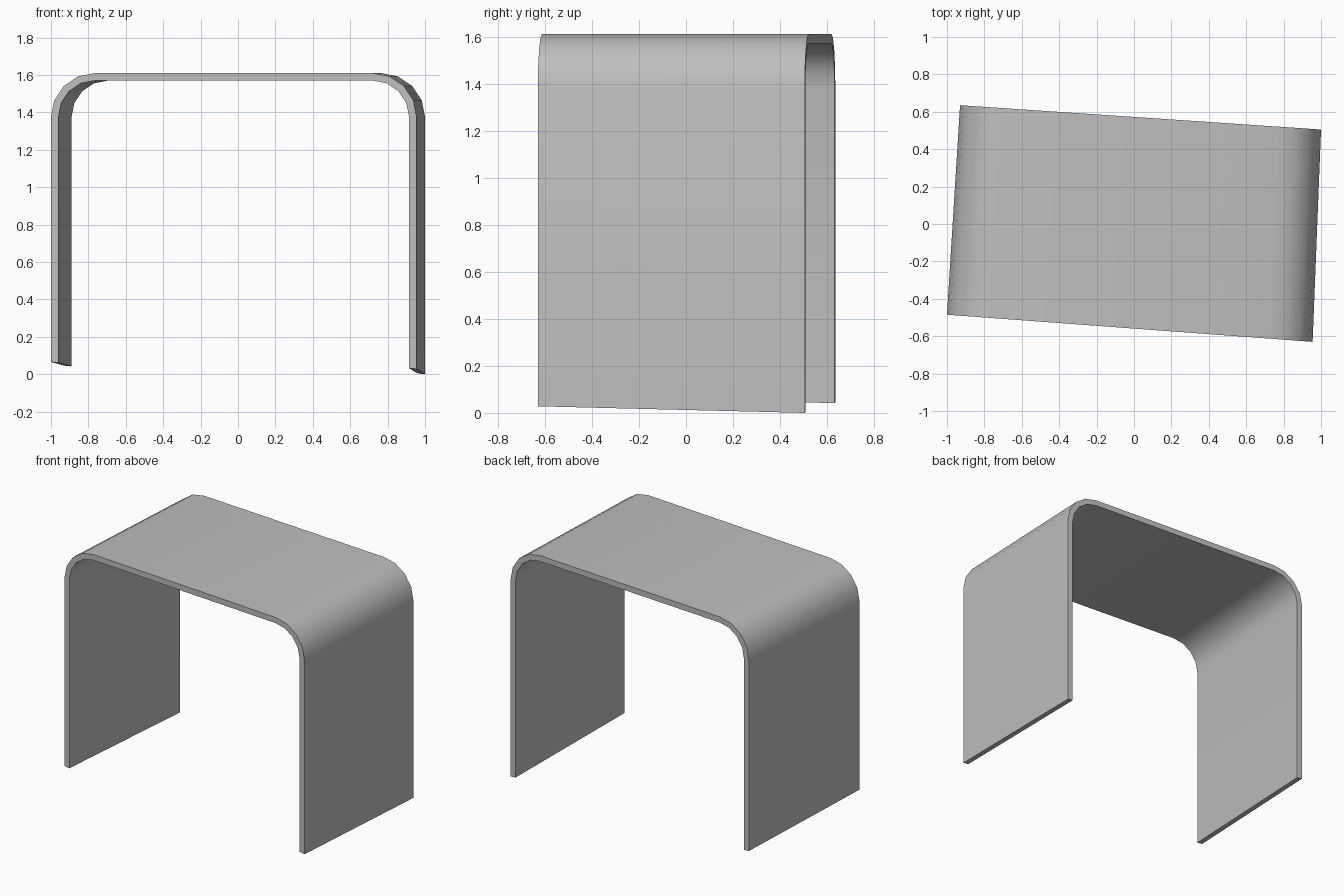
import bpy
import bmesh
from math import pi, sin, cos, radians
from mathutils import Vector

cube = bpy.data.objects.get("Cube")
if cube:
    bpy.data.objects.remove(cube, do_unlink=True)

HEIGHT, THICK, RADIUS, SEGMENTS = 1.61, 0.04, 0.235, 4

grey = bpy.data.materials.new("light_grey")
grey.use_nodes = True
colour = (0.52, 0.52, 0.52, 1)
grey.diffuse_color = colour
grey.node_tree.nodes["Principled BSDF"].inputs["Base Color"].default_value = colour


def arch_line(left, right, inset):
    """Arch outline from the left foot over the top to the right foot."""
    a, b = Vector((*left[:2], 0)), Vector((*right[:2], 0))
    along = (b - a).normalized()
    r, spring = RADIUS - inset, HEIGHT - RADIUS
    points = []
    for foot, direction in ((left, along), (right, -along)):
        base = Vector((*foot[:2], 0))
        drop = inset * 0.1 if foot is left else -inset * 0.1
        side = [base + direction * inset + Vector((0, 0, foot[2] - drop))]
        for i in range(SEGMENTS + 1):
            t = pi / 2 * i / SEGMENTS
            side.append(base + direction * (RADIUS - r * cos(t))
                        + Vector((0, 0, spring + r * sin(t))))
        points += side if foot is left else side[::-1]
    return points


# Foot corners: the slightly skewed plan and sloping trim of the legs
front = ((-1.0, -0.485, 0.065), (0.955, -0.63, 0.028))
back = ((-0.93, 0.635, 0.046), (1.0, 0.505, 0.0))

bm = bmesh.new()
fo, fi, bo, bi = [[bm.verts.new(p) for p in arch_line(*ends, inset)]
                  for ends in (front, back) for inset in (0, THICK)]

# Outer skin, inner skin, front rim and back rim
for one, two in ((fo, bo), (bi, fi), (fi, fo), (bo, bi)):
    for i in range(len(one) - 1):
        bm.faces.new((one[i], one[i + 1], two[i + 1], two[i]))

# Feet
for i in (0, -1):
    bm.faces.new((fo[i], fi[i], bi[i], bo[i]))
bmesh.ops.recalc_face_normals(bm, faces=bm.faces)

mesh = bpy.data.meshes.new("arched_table")
bm.to_mesh(mesh)
bm.free()
mesh.materials.append(grey)
table = bpy.data.objects.new("arched_table", mesh)
bpy.context.collection.objects.link(table)
bpy.context.view_layer.objects.active = table
table.select_set(True)
bpy.ops.object.shade_smooth_by_angle(angle=radians(40))
